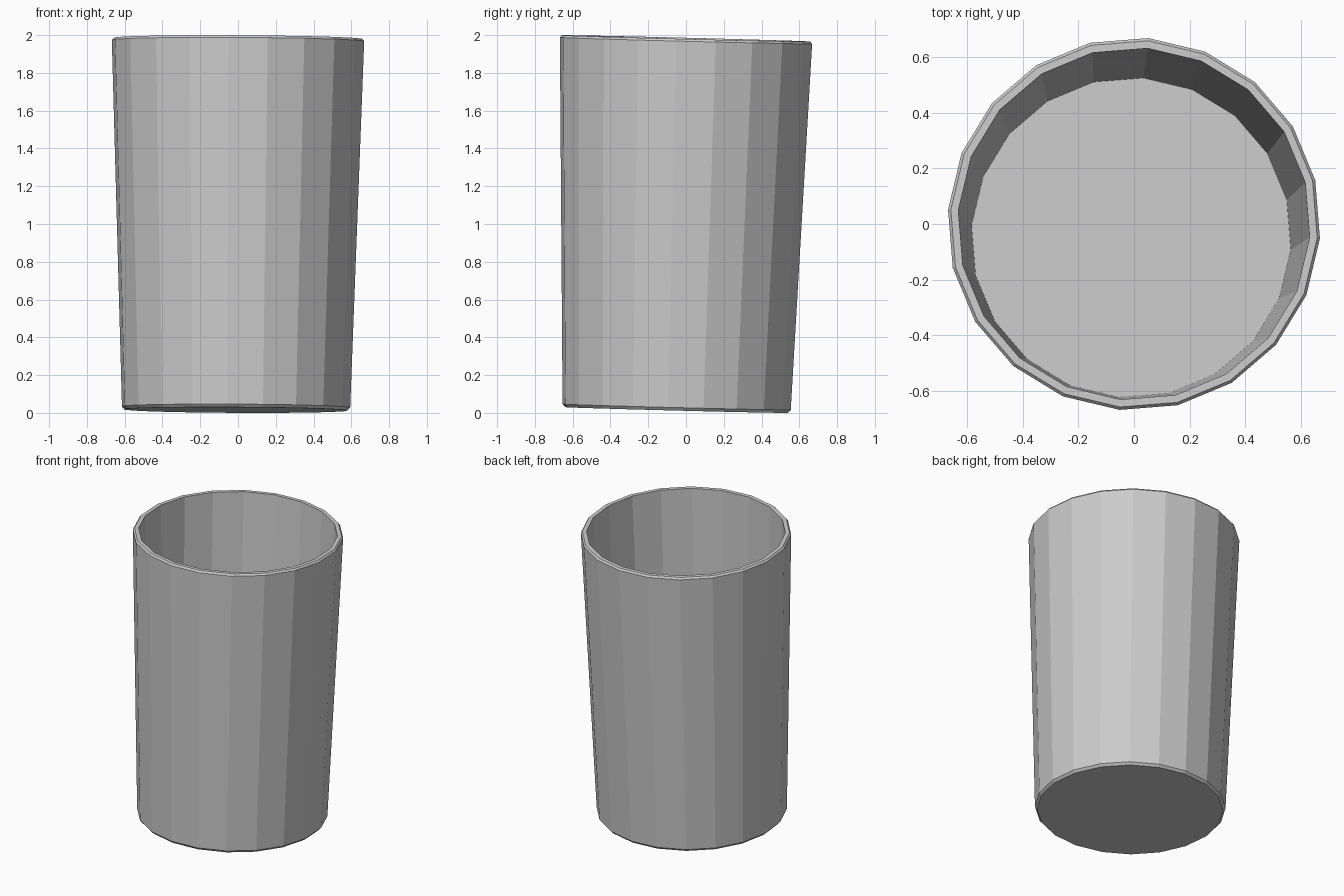
import bpy, bmesh, math
from mathutils import Euler, Vector

if "Cube" in bpy.data.objects:
    bpy.data.objects.remove(bpy.data.objects["Cube"])

SIDES = 20
HEIGHT = 1.968
START = math.radians(-4.4)

# Profile of the tumbler (radius, height): outer base, wall, rim, inner wall, inner floor
profile = [
    (0.592, 0.0), (0.606, 0.016),
    (0.670, HEIGHT - 0.012), (0.660, HEIGHT),
    (0.633, HEIGHT), (0.575, 0.06),
]

bm = bmesh.new()
tilt = Euler((math.radians(-1.46), math.radians(0.3), 0)).to_matrix()


def ring(radius, z):
    return [bm.verts.new(tilt @ Vector((radius * math.cos(START + i * math.tau / SIDES),
                                        radius * math.sin(START + i * math.tau / SIDES), z)))
            for i in range(SIDES)]


rings = [ring(r, z) for r, z in profile]

# Walls between successive rings
for a, b in zip(rings, rings[1:]):
    for i in range(SIDES):
        j = (i + 1) % SIDES
        bm.faces.new((a[i], a[j], b[j], b[i]))

# Underside and inner floor
bm.faces.new(rings[0][::-1])
bm.faces.new(rings[-1])
bmesh.ops.recalc_face_normals(bm, faces=bm.faces)

# Centre the slightly leaning cup and stand it on the ground
lo = [min(v.co[k] for v in bm.verts) for k in range(3)]
hi = [max(v.co[k] for v in bm.verts) for k in range(3)]
shift = Vector((-(lo[0] + hi[0]) / 2, -(lo[1] + hi[1]) / 2, -lo[2]))
bmesh.ops.translate(bm, verts=bm.verts, vec=shift)

mesh = bpy.data.meshes.new("cup")
bm.to_mesh(mesh)
bm.free()
cup = bpy.data.objects.new("cup", mesh)
bpy.context.collection.objects.link(cup)
